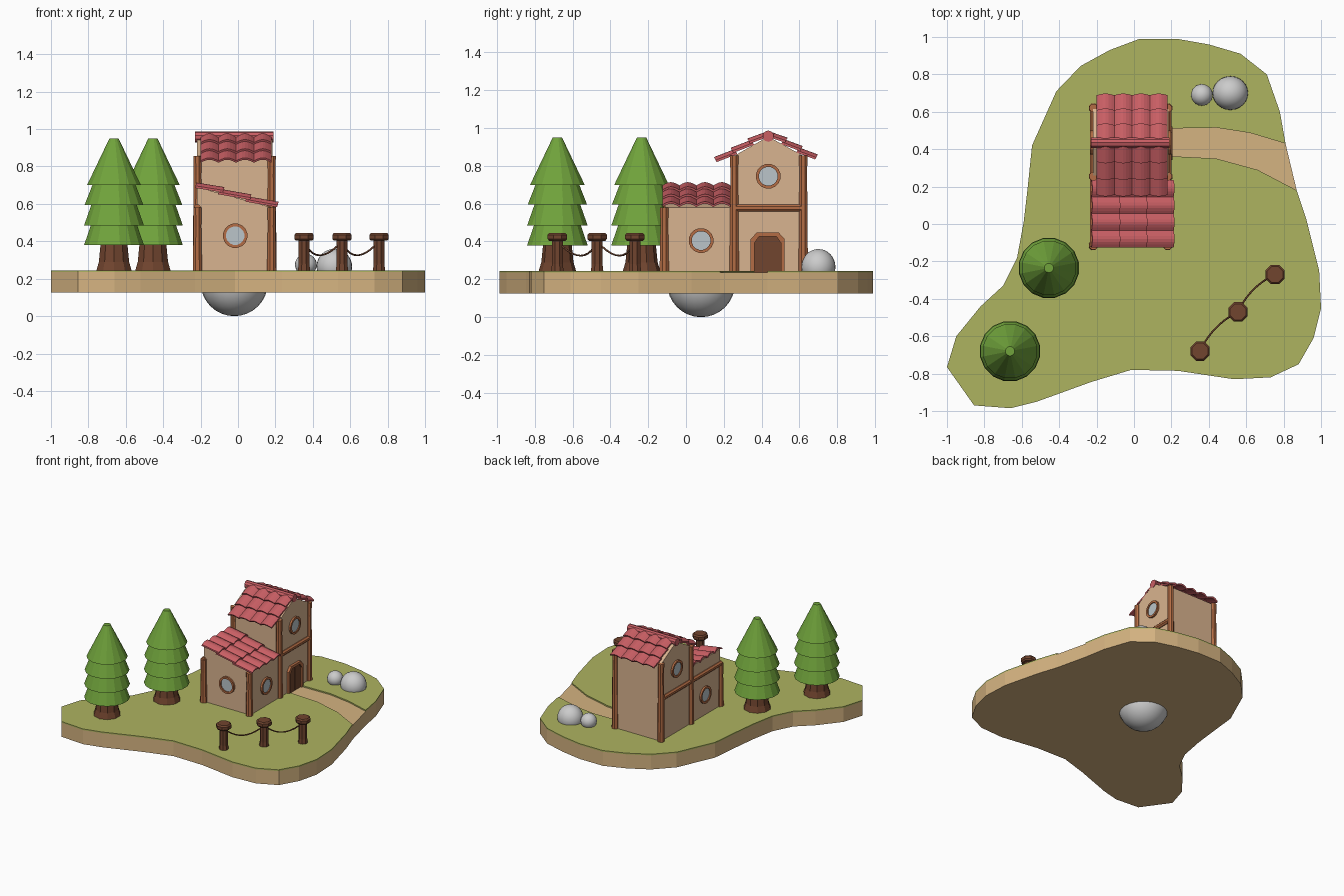
import bpy, bmesh, math
from mathutils import Vector, Matrix

if "Cube" in bpy.data.objects:
    bpy.data.objects.remove(bpy.data.objects["Cube"])


def mat(name, r, g, b):
    m = bpy.data.materials.new(name)
    m.diffuse_color = [(c / 255) ** 2.2 for c in (r, g, b)] + [1]
    m.use_nodes = True
    m.node_tree.nodes["Principled BSDF"].inputs["Base Color"].default_value = m.diffuse_color
    return m


EARTH = mat("earth", 212, 178, 128)
GRASS = mat("grass", 172, 178, 96)
WALL = mat("plaster", 216, 178, 142)
WOOD = mat("timber", 178, 108, 70)
DARK = mat("dark_wood", 112, 70, 50)
ROOF = mat("roof_tile", 200, 95, 100)
LEAF = mat("leaves", 112, 162, 62)
GLASS = mat("glass", 185, 195, 200)


def finish(name, bm, material=None, smooth=False):
    bmesh.ops.recalc_face_normals(bm, faces=bm.faces)
    me = bpy.data.meshes.new(name)
    bm.to_mesh(me)
    bm.free()
    ob = bpy.data.objects.new(name, me)
    bpy.context.collection.objects.link(ob)
    if material:
        me.materials.append(material)
    for p in me.polygons:
        p.use_smooth = smooth
    return ob


def prism(name, pts, axis, lo, hi, material):
    """Extrude a 2D profile along x, y or z from lo to hi."""
    def co(p, h):
        return {"x": (h, p[0], p[1]), "y": (p[0], h, p[1]), "z": (p[0], p[1], h)}[axis]
    bm = bmesh.new()
    a = [bm.verts.new(co(p, lo)) for p in pts]
    b = [bm.verts.new(co(p, hi)) for p in pts]
    bm.faces.new(a)
    bm.faces.new(b)
    for i in range(len(a)):
        j = (i + 1) % len(a)
        bm.faces.new((a[i], a[j], b[j], b[i]))
    return finish(name, bm, material)


def lathe(name, profile, n, loc, material, axis="z", closed=False):
    """Revolve (radius, height) points into an n-sided solid."""
    bm = bmesh.new()
    rings = []
    for r, h in profile:
        ring = []
        for i in range(n):
            t = 2 * math.pi * (i + 0.5) / n
            a, b = r * math.cos(t), r * math.sin(t)
            v = {"x": (h, a, b), "y": (a, h, b), "z": (a, b, h)}[axis]
            ring.append(bm.verts.new(Vector(loc) + Vector(v)))
        rings.append(ring)
    pairs = list(zip(rings, rings[1:])) + ([(rings[-1], rings[0])] if closed else [])
    for p, q in pairs:
        for i in range(n):
            j = (i + 1) % n
            bm.faces.new((p[i], p[j], q[j], q[i]))
    if not closed:
        bm.faces.new(rings[0])
        bm.faces.new(rings[-1])
    return finish(name, bm, material)


def ball(name, loc, r, scale=(1, 1, 1)):
    bm = bmesh.new()
    bmesh.ops.create_uvsphere(bm, u_segments=24, v_segments=16, radius=r,
                              matrix=Matrix.Translation(loc) @ Matrix.Diagonal((*scale, 1)))
    return finish(name, bm, None, True)


def tiles(name, origin, u, v, cols, rows, thick=0.012, rise=0.018):
    """Rows of arched tiles; u spans the width, v runs down the slope."""
    o, u, v = Vector(origin), Vector(u), Vector(v)
    n = u.cross(v).normalized()
    if n.z < 0:
        n = -n
    bm = bmesh.new()
    for c in range(cols):
        for r in range(rows):
            ends = []
            for f, lift in ((r - (0.15 if r else 0), 0.0), (r + 1, 0.016)):
                top, low = [], []
                for k in range(7):
                    s = k / 6
                    base = o + u * (c + s) / cols + v * f / rows + n * lift
                    h = rise * math.sin(math.pi * s)
                    top.append(bm.verts.new(base + n * (h + thick)))
                    low.append(bm.verts.new(base + n * h))
                ends.append(top + low[::-1])
            a, b = ends
            for i in range(14):
                j = (i + 1) % 14
                bm.faces.new((a[i], a[j], b[j], b[i]))
            for e in ends:
                for k in range(6):
                    bm.faces.new((e[k], e[k + 1], e[12 - k], e[13 - k]))
    return finish(name, bm, ROOF)


# Ground slab, and a grass layer with the path cut out of it
right = [(.03, .99), (.23, .99), (.4, .96), (.57, .91), (.71, .8), (.78, .6), (.81, .43)]
rest = [(.87, .18), (.92, .03), (.99, -.25), (1, -.45), (.96, -.61), (.88, -.75), (.73, -.82),
        (.535, -.83), (.235, -.785), (-.015, -.78), (-.23, -.845), (-.52, -.95), (-.66, -.985),
        (-.855, -.97), (-1, -.765), (-.95, -.6), (-.82, -.44), (-.7, -.33), (-.625, -.18),
        (-.59, .01), (-.57, .18), (-.545, .42), (-.415, .71), (-.285, .845), (-.13, .93)]
path = [(.62, .487), (.44, .515), (.15, .51), (.15, .365), (.44, .35), (.66, .29)]
prism("ground_slab", right + rest, "z", .125, .235, EARTH)
prism("grass", right + path + rest, "z", .235, .245, GRASS)
ball("underside_boulder", (-.02, .08, .18), .18)

# Rocks
ball("large_rock", (.515, .7, .265), .095, (1, .95, 1))
ball("small_rock", (.363, .69, .275), .058)

# House walls
X0, X1 = -.22, .185
prism("tower_walls", [(.25, .235), (.625, .235), (.625, .85), (.435, .955), (.25, .85)],
      "x", X0, X1, WALL)
prism("annex_walls", [(X0, .235), (X1, .235), (X1, .58), (X0, .69)], "y", -.11, .25, WALL)

# Corner posts and beams
for x in (-.217, .18):
    for y, top in ((-.115, .58), (.255, .855), (.62, .855)):
        lathe("corner_post", [(.027, .235), (.022, top - .1), (.024, top)], 8, (x, y, 0), WOOD)
lathe("right_beam", [(.02, .25), (.02, .63)], 8, (.183, 0, .578), WOOD, "y")
lathe("left_beam", [(.02, -.12), (.02, .63)], 8, (-.218, 0, .578), WOOD, "y")

# Round windows
ring = [(.05, -.012), (.05, .014), (.066, .014), (.066, -.012)]
for axis, loc in (("y", (-.015, -.11, .43)), ("x", (X1, .08, .405)), ("x", (X1, .435, .745)),
                  ("x", (X0, .08, .405)), ("x", (X0, .435, .745))):
    sign = 1 if loc[0] == X1 else -1
    lathe("window_frame", [(r, h * sign) for r, h in ring], 16, loc, WOOD, axis, True)
    lathe("window_glass", [(.052, -.006), (.052, .006)], 16, loc, GLASS, axis)


# Arched door
def arch(w, h):
    return [(.432 + s * a, z) for s, a, z in
            ((-1, w, .235), (-1, w, h - .035), (-1, w * .65, h), (1, w * .65, h),
             (1, w, h - .035), (1, w, .235))]


outer, inner = arch(.09, .447), arch(.07, .427)
prism("door_frame", outer + inner[::-1], "x", X1 - .01, X1 + .02, WOOD)
prism("door", inner, "x", X1 - .01, X1 + .008, DARK)
prism("door_plank", [(.426, .245), (.45, .245), (.45, .42), (.426, .42)], "x", X1, X1 + .012, DARK)

# Tiled roofs
tiles("tower_roof_front", (-.2, .435, .953), (.38, 0, 0), (0, -.265, -.147), 4, 3)
tiles("tower_roof_back", (-.2, .435, .953), (.38, 0, 0), (0, .24, -.133), 4, 3)
lathe("roof_ridge", [(.03, -.23), (.03, .19)], 10, (0, .435, .957), ROOF, "x")
tiles("annex_roof", (-.23, -.125, .685), (0, .36, 0), (.435, 0, -.118), 4, 3)

# Conifer trees
for tx, ty in ((-.455, -.235), (-.663, -.68)):
    lathe("tree_trunk", [(.1, .24), (.085, .29), (.072, .42)], 10, (tx, ty, 0), DARK)
    for r0, z0, r1, z1 in ((.163, .38, .1, .56), (.163, .485, .1, .66),
                           (.16, .595, .09, .77), (.147, .7, .025, .95)):
        lathe("tree_tier", [(.06, z0 + .02), (r0, z0), (r1, z1)], 16, (tx, ty, 0), LEAF)

# Fence posts with sagging ropes
posts = [(.353, -.68), (.556, -.47), (.754, -.27)]
for x, y in posts:
    lathe("fence_post", [(.036, .24), (.031, .28), (.031, .41)], 8, (x, y, 0), DARK)
    lathe("fence_cap", [(.046, .403), (.056, .413), (.056, .435), (.046, .445)], 8, (x, y, 0), DARK)
for (ax, ay), (bx, by) in zip(posts, posts[1:]):
    cu = bpy.data.curves.new("fence_rope", "CURVE")
    cu.dimensions = "3D"
    cu.bevel_depth, cu.bevel_resolution = .005, 1
    sp = cu.splines.new("POLY")
    sp.points.add(10)
    for i, p in enumerate(sp.points):
        t = i / 10
        bow = 4 * t * (1 - t)
        p.co = (ax + (bx - ax) * t - .018 * bow, ay + (by - ay) * t + .018 * bow, .4 - .075 * bow, 1)
    cu.materials.append(DARK)
    bpy.context.collection.objects.link(bpy.data.objects.new("fence_rope", cu))
